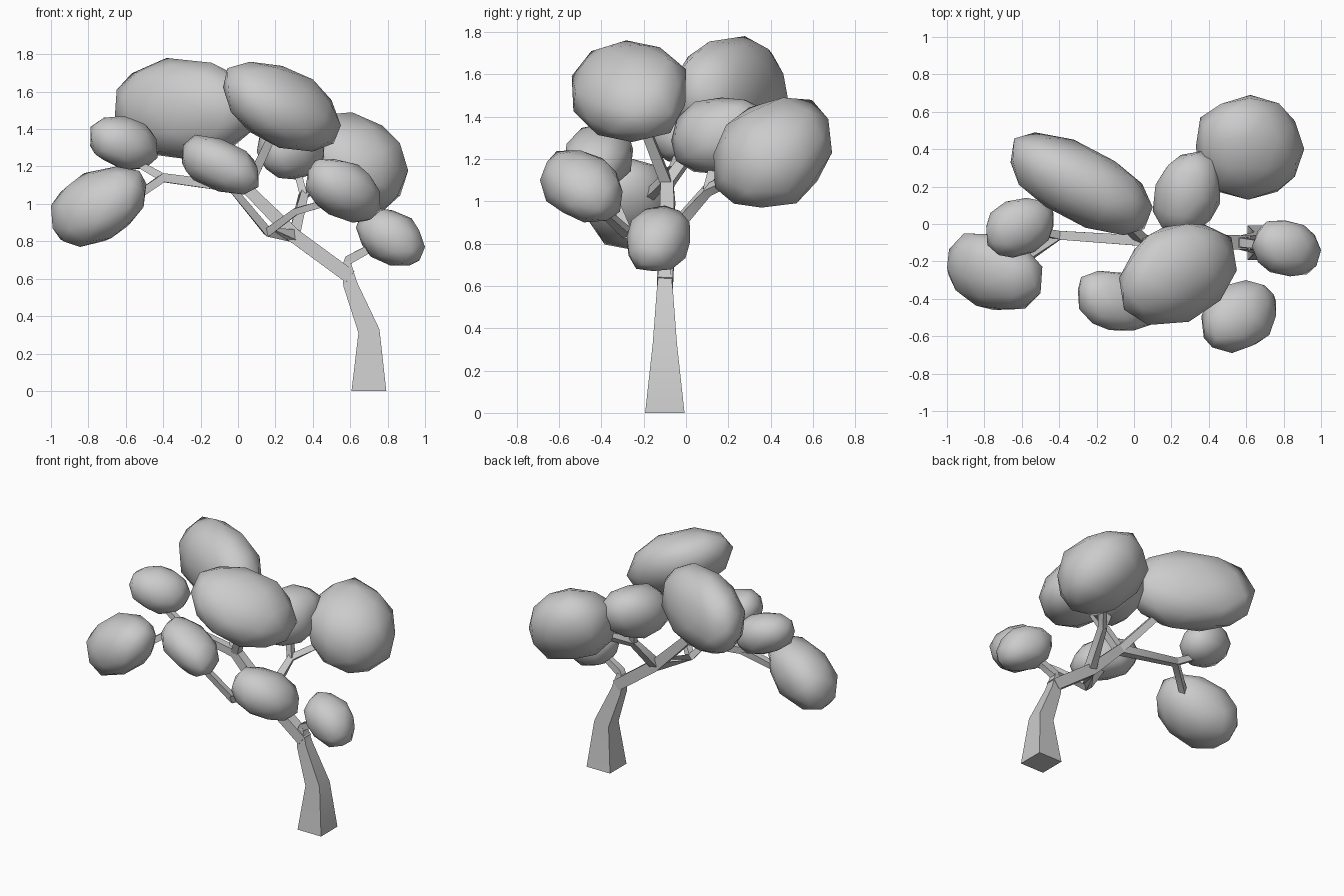
import bpy
import bmesh
import math
import random
from mathutils import Vector, Matrix

if "Cube" in bpy.data.objects:
    bpy.data.objects.remove(bpy.data.objects["Cube"], do_unlink=True)

random.seed(4)

# One plain grey for the whole tree
grey = bpy.data.materials.new("plain_grey")
grey.use_nodes = True
grey.diffuse_color = (0.6, 0.6, 0.6, 1)
grey.node_tree.nodes["Principled BSDF"].inputs["Base Color"].default_value = (0.6, 0.6, 0.6, 1)


def finish(bm, name, angle):
    """Turn a bmesh into a smooth-shaded object."""
    bmesh.ops.recalc_face_normals(bm, faces=bm.faces)
    mesh = bpy.data.meshes.new(name)
    bm.to_mesh(mesh)
    bm.free()
    mesh.materials.append(grey)
    obj = bpy.data.objects.new(name, mesh)
    bpy.context.collection.objects.link(obj)
    bpy.ops.object.select_all(action='DESELECT')
    obj.select_set(True)
    bpy.context.view_layer.objects.active = obj
    bpy.ops.object.shade_smooth_by_angle(angle=math.radians(angle))
    return obj


def limb(name, path):
    """Square tube through (point, half width) stations."""
    bm = bmesh.new()
    points = [Vector(p) for p, _ in path]
    rings = []
    for i, (_, half) in enumerate(path):
        before, after = points[max(i - 1, 0)], points[min(i + 1, len(points) - 1)]
        along = (after - before).normalized()
        if name == "trunk" and i == 0:
            along = Vector((0, 0, 1))
        # keep the square aligned with the front-to-back axis
        guide = Vector((0, 1, 0)) if abs(along.y) < 0.8 else Vector((1, 0, 0))
        side = guide.cross(along).normalized()
        up = along.cross(side)
        rings.append([bm.verts.new(points[i] + half * (side * a + up * b))
                      for a, b in ((1, 1), (-1, 1), (-1, -1), (1, -1))])
    for low, high in zip(rings, rings[1:]):
        for k in range(4):
            n = (k + 1) % 4
            bm.faces.new((low[k], low[n], high[n], high[k]))
    bm.faces.new(rings[0][::-1])
    bm.faces.new(rings[-1])
    return finish(bm, name, 60)


def leaf_clump(name, low, high, lean):
    """Faceted ellipsoid filling a box; lean skews it in xy, xz and yz."""
    xy, xz, yz = lean
    c = math.sqrt(1 - xy * xy)
    d = (yz - xy * xz) / c
    skew = Matrix(((1, 0, 0), (xy, c, 0), (xz, d, math.sqrt(1 - xz * xz - d * d))))
    spin = Matrix.Rotation(random.uniform(0, math.tau), 3, Vector((1, 2, 3)))
    bm = bmesh.new()
    bmesh.ops.create_icosphere(bm, subdivisions=2, radius=1)
    for v in bm.verts:
        p = spin @ v.co
        p = Vector([math.copysign(abs(t) ** 0.9, t) for t in p])
        v.co = skew @ p * random.uniform(0.95, 1.04)
    # stretch to the exact box
    for axis in range(3):
        values = [v.co[axis] for v in bm.verts]
        lo, hi = min(values), max(values)
        for v in bm.verts:
            t = (v.co[axis] - lo) / (hi - lo)
            v.co[axis] = low[axis] + t * (high[axis] - low[axis])
    return finish(bm, name, 50)


# Shared forks of the branch system
crook = (0.58, -0.10, 0.66)
fork = (0.30, -0.09, 0.83)
crown = (0.05, -0.09, 1.08)
front_fork = (0.16, -0.28, 0.85)
back_fork = (0.35, 0.10, 1.05)
left_fork = (-0.40, -0.06, 1.14)

# Trunk and main limbs
limb("trunk", [((0.70, -0.10, 0), 0.093), ((0.70, -0.10, 0.32), 0.057),
               ((0.60, -0.10, 0.57), 0.038), ((0.575, -0.10, 0.69), 0.026)])
limb("main_limb", [((0.60, -0.10, 0.61), 0.038), (fork, 0.038), (crown, 0.03)])
limb("right_branch", [(crook, 0.024), ((0.59, -0.10, 0.70), 0.024), ((0.74, -0.12, 0.78), 0.02)])

# Front branches
limb("front_branch", [(fork, 0.03), (front_fork, 0.022), ((-0.08, -0.40, 1.14), 0.018)])
limb("front_right_branch", [(front_fork, 0.022), ((0.31, -0.40, 0.96), 0.018),
                            ((0.45, -0.46, 1.00), 0.018)])

# Back branches
limb("back_branch", [(fork, 0.03), (back_fork, 0.022), ((0.52, 0.30, 1.15), 0.02)])
limb("back_upper_branch", [(back_fork, 0.02), ((0.30, 0.15, 1.24), 0.02)])

# Crown branches
limb("upper_front_branch", [(crown, 0.026), ((0.18, -0.20, 1.36), 0.022)])
limb("upper_back_branch", [(crown, 0.026), ((-0.14, 0.10, 1.34), 0.022)])
limb("left_branch", [(crown, 0.028), (left_fork, 0.024), ((-0.60, -0.20, 1.00), 0.02)])
limb("left_upper_branch", [(left_fork, 0.022), ((-0.56, -0.03, 1.23), 0.018)])

# Leaf clumps: low corner, high corner, lean
clumps = {
    "upper_back_leaves": ((-0.66, -0.06, 1.23), (0.10, 0.49, 1.78), (-0.55, 0, 0)),
    "upper_front_leaves": ((-0.08, -0.54, 1.28), (0.55, 0, 1.76), (0.25, -0.42, 0)),
    "back_right_leaves": ((0.33, 0.13, 0.97), (0.91, 0.69, 1.49), (0, -0.2, 0.2)),
    "back_middle_leaves": ((0.10, -0.07, 1.13), (0.46, 0.39, 1.49), (0.2, 0, 0.15)),
    "right_leaves": ((0.63, -0.28, 0.67), (1.0, 0.02, 0.98), (-0.15, -0.3, 0.1)),
    "front_right_leaves": ((0.36, -0.69, 0.90), (0.76, -0.30, 1.24), (0.2, -0.3, -0.2)),
    "front_middle_leaves": ((-0.30, -0.57, 1.05), (0.11, -0.25, 1.37), (-0.2, -0.4, 0.1)),
    "left_leaves": ((-1.0, -0.46, 0.77), (-0.49, -0.05, 1.20), (-0.2, 0.35, 0)),
    "left_upper_leaves": ((-0.79, -0.18, 1.18), (-0.43, 0.14, 1.47), (0.2, -0.2, 0)),
}
for clump_name, box in clumps.items():
    leaf_clump(clump_name, *box)
